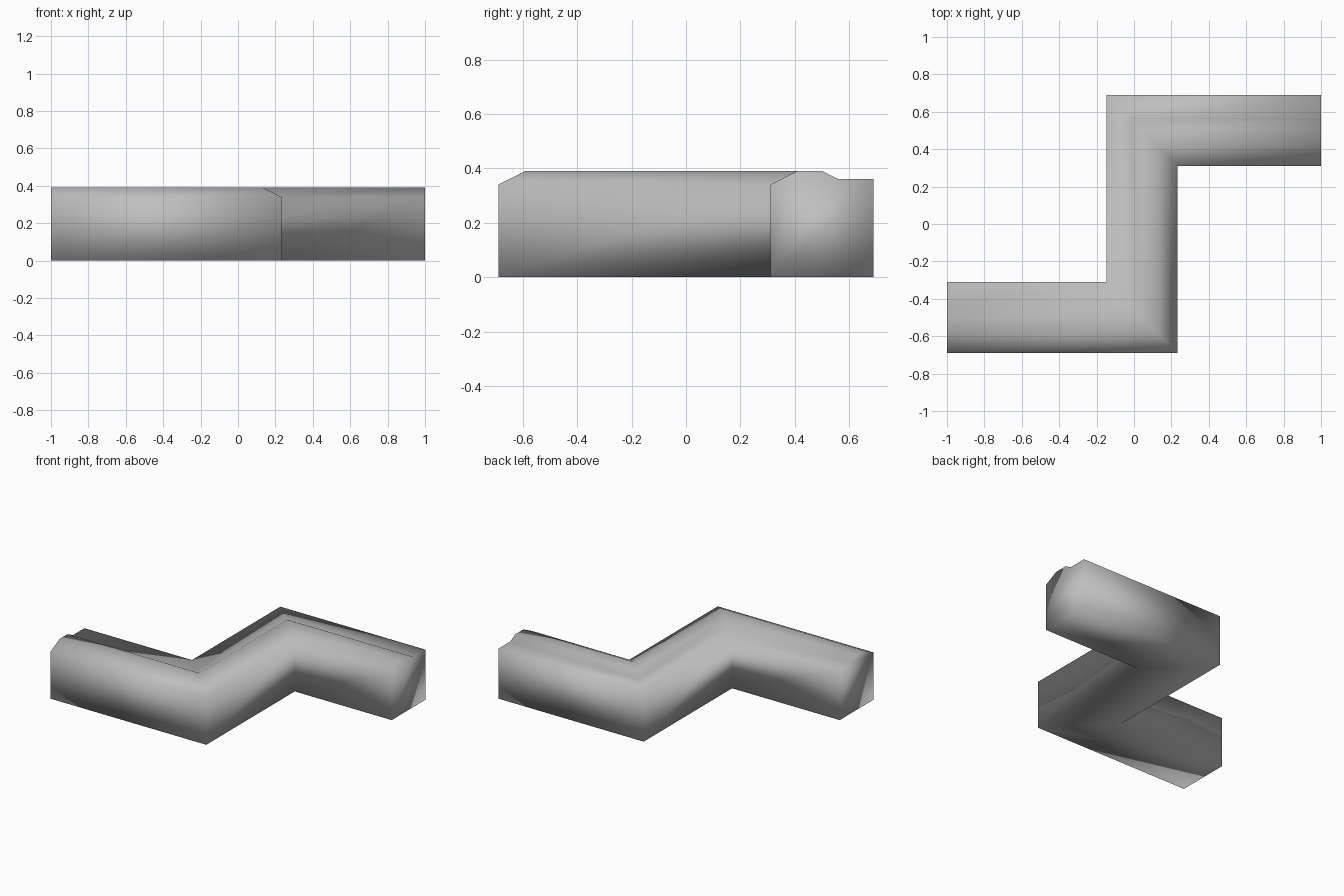
import bpy
import bmesh

cube = bpy.data.objects.get("Cube")
if cube:
    bpy.data.objects.remove(cube, do_unlink=True)

# Plain grey surface
grey = bpy.data.materials.new("plain_grey")
grey.use_nodes = True
colour = (0.52, 0.52, 0.52, 1)
grey.diffuse_color = colour
grey.node_tree.nodes["Principled BSDF"].inputs["Base Color"].default_value = colour

# Cross-section: offset to the right of the path, height
profile = [(0.19, 0), (0.19, 0.34), (0.09, 0.39), (0, 0.39),
           (-0.06, 0.36), (-0.19, 0.36), (-0.19, 0)]

# Path stations: x, y, and how the offset moves x and y (mitred at the corners)
path = [(-1, -0.5, 0, -1), (0.042, -0.5, 1, -1),
        (0.042, 0.5, 1, -1), (1, 0.5, 0, -1)]

# Sweep the section along the zigzag path
bm = bmesh.new()
rings = [[bm.verts.new((x + o * dx, y + o * dy, z)) for o, z in profile]
         for x, y, dx, dy in path]
count = len(profile)
for a, b in zip(rings, rings[1:]):
    for i in range(count):
        j = (i + 1) % count
        bm.faces.new((a[i], a[j], b[j], b[i]))

# Close both ends
bm.faces.new(rings[0])
bm.faces.new(rings[-1][::-1])
bmesh.ops.recalc_face_normals(bm, faces=bm.faces)
for face in bm.faces:
    face.smooth = True

mesh = bpy.data.meshes.new("zigzag_wall")
bm.to_mesh(mesh)
bm.free()
mesh.materials.append(grey)
wall = bpy.data.objects.new("zigzag_wall", mesh)
bpy.context.collection.objects.link(wall)
